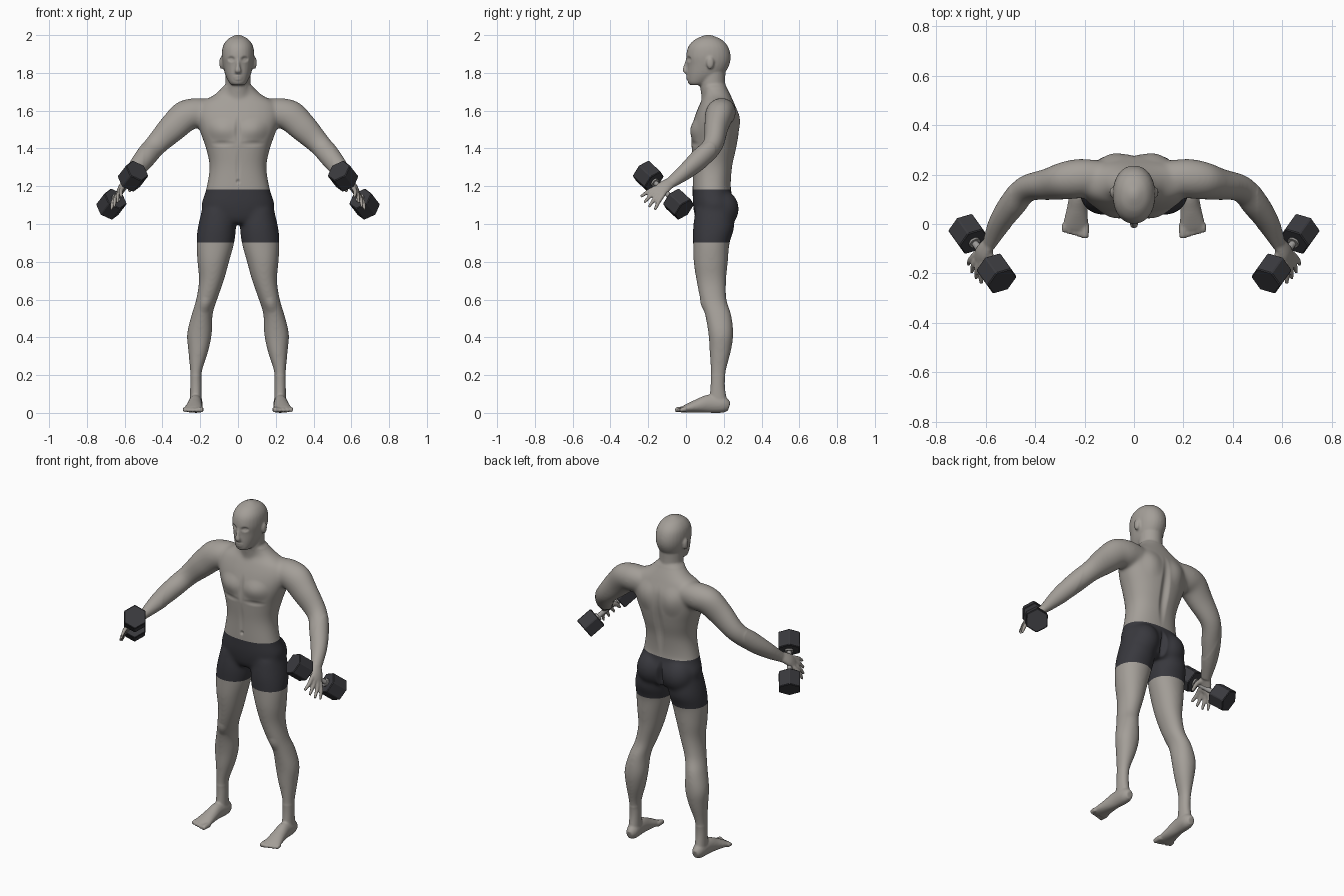
import bpy, bmesh
from math import cos, sin, pi, copysign
from mathutils import Vector, Matrix

cube = bpy.data.objects.get("Cube")
if cube:
    bpy.data.objects.remove(cube, do_unlink=True)


def material(name, colour):
    mat = bpy.data.materials.new(name)
    mat.use_nodes = True
    mat.diffuse_color = (*colour, 1)
    shader = next(n for n in mat.node_tree.nodes if n.type == "BSDF_PRINCIPLED")
    shader.inputs["Base Color"].default_value = (*colour, 1)
    shader.inputs["Roughness"].default_value = 0.7
    return mat


skin = material("warm grey skin", (0.37, 0.345, 0.315))
cloth = material("charcoal cloth", (0.04, 0.04, 0.048))
rubber = material("dark rubber", (0.042, 0.042, 0.048))
steel = material("grey steel", (0.33, 0.32, 0.31))


def add_object(name, bm, *mats):
    mesh = bpy.data.meshes.new(name)
    bm.to_mesh(mesh)
    bm.free()
    for mat in mats:
        mesh.materials.append(mat)
    obj = bpy.data.objects.new(name, mesh)
    bpy.context.scene.collection.objects.link(obj)
    return obj


def mirror(bm):
    """Reflect the whole mesh in x."""
    bmesh.ops.scale(bm, vec=(-1, 1, 1), verts=bm.verts)
    bmesh.ops.reverse_faces(bm, faces=bm.faces)


def spline(a, b, c, d, t):
    return (b * 2 + (c - a) * t + (a * 2 - b * 5 + c * 4 - d) * t * t
            + (b * 3 - a - c * 3 + d) * t * t * t) / 2


def loft(bm, rings, power=1.0, sides=28, steps=5):
    """Closed skin over rings, each ring a (centre, half width, half depth)."""
    last = len(rings) - 1
    dense = []
    for i in range(last):
        near = [rings[min(max(k, 0), last)] for k in range(i - 1, i + 3)]
        for s in range(steps):
            dense.append([spline(*part, s / steps) for part in zip(*near)])
    dense.append(rings[-1])
    loops = []
    for centre, u, v in dense:
        loop = []
        for k in range(sides):
            c, s = cos(2 * pi * k / sides), sin(2 * pi * k / sides)
            c, s = copysign(abs(c) ** power, c), copysign(abs(s) ** power, s)
            loop.append(bm.verts.new(centre + u * c + v * s))
        loops.append(loop)
    for low, high in zip(loops, loops[1:]):
        for k in range(sides):
            j = (k + 1) % sides
            bm.faces.new((low[k], low[j], high[j], high[k]))
    bm.faces.new(loops[0][::-1])
    bm.faces.new(loops[-1])


def section(z, x, half, front, back):
    return (Vector((x, (front + back) / 2, z)), Vector((half, 0, 0)),
            Vector((0, (back - front) / 2, 0)))


def tube(bm, points, radii, hint, **options):
    """Loft along a path; each radius pair is (along the hint, across it)."""
    points = [Vector(p) for p in points]
    rings = []
    for i, (p, (a, b)) in enumerate(zip(points, radii)):
        t = (points[min(i + 1, len(points) - 1)] - points[max(i - 1, 0)]).normalized()
        u = (hint - t * hint.dot(t)).normalized()
        rings.append((p, u * a, t.cross(u) * b))
    loft(bm, rings, **options)


def blob(bm, centre, radii):
    grow = Matrix.Translation(centre) @ Matrix.Diagonal((*radii, 1))
    bmesh.ops.create_uvsphere(bm, u_segments=24, v_segments=16, radius=1, matrix=grow)


# Dumbbell placement also sets the grip direction of the hand
inner_head, outer_head = Vector((0.556, -0.2, 1.253)), Vector((0.67, -0.04, 1.105))
grip = (outer_head - inner_head).normalized()
wrist = Vector((0.588, -0.085, 1.215))
reach = Vector((0.35, -0.7, -0.62)).normalized()
palm_side = grip.cross(reach)

half = bmesh.new()

# Leg
leg = [(1.08, .105, .085, .05, .25), (.98, .112, .101, .037, .255), (.9, .12, .1, .037, .231),
       (.8, .131, .084, .04, .222), (.7, .141, .066, .055, .213), (.6, .166, .056, .075, .215),
       (.52, .19, .056, .1, .24), (.42, .204, .066, .118, .251), (.33, .21, .054, .124, .239),
       (.22, .222, .032, .13, .212), (.14, .223, .03, .13, .206), (.05, .223, .032, .12, .22)]
loft(half, [section(*row) for row in leg], power=0.95)
blob(half, (.09, .19, 1.08), (.09, .09, .1))

# Foot and toes
tube(half, [(.222, .229, .034), (.222, .195, .044), (.226, .12, .048), (.23, .06, .036),
            (.235, .005, .023), (.237, -.022, .016)],
     [(.02, .024), (.035, .044), (.036, .048), (.042, .036), (.05, .023), (.05, .016)],
     Vector((1, 0, 0)))
for k in range(5):
    x, tip, r = .197 + .021 * k, -.058 + .006 * k, .016 if k == 0 else .0125
    tube(half, [(x, 0, .018), (x, tip / 2, .018), (x, tip, r)],
         [(r, r), (r, r), (r * .8, r * .8)], Vector((1, 0, 0)), sides=12)

# Arm
tube(half, [(.1, .19, 1.59), (.21, .185, 1.588), (.278, .175, 1.572), (.345, .16, 1.51),
            (.435, .142, 1.418), (.49, .08, 1.352), (.545, 0, 1.28), wrist],
     [(.06, .065), (.078, .082), (.075, .085), (.064, .077),
      (.054, .06), (.054, .057), (.043, .047), (.03, .024)], grip)

# Palm, fingers and thumb
back_of_hand = wrist - palm_side * .012
tube(half, [wrist - reach * .02, back_of_hand + reach * .04, back_of_hand + reach * .085],
     [(.028, .022), (.038, .02), (.038, .014)], grip)
for k in range(4):
    spread = (k - 1.5) / 1.5
    length = .18 - .012 * spread * spread
    start = back_of_hand + reach * .075 + grip * spread * .03
    middle = back_of_hand + reach * .125 + grip * spread * .044
    end = wrist + reach * length + grip * spread * .058 + palm_side * .004
    tube(half, [start, middle, end], [(.0125, .0125), (.0115, .0115), (.008, .008)],
         grip, sides=12)
tube(half, [wrist + reach * .02 - grip * .02, wrist + reach * .055 - grip * .045 + palm_side * .012,
            wrist + reach * .095 - grip * .052 + palm_side * .03],
     [(.016, .016), (.013, .013), (.009, .009)], palm_side, sides=12)

# Ear
blob(half, (.088, .128, 1.853), (.011, .02, .033))

# Pair up the limbs
body = bmesh.new()
half_mesh = bpy.data.meshes.new("half")
for _ in range(2):
    half.to_mesh(half_mesh)
    body.from_mesh(half_mesh)
    mirror(half)
half.free()
bpy.data.meshes.remove(half_mesh)

# Torso
torso = [(1, 0, .13, .07, .23), (1.03, 0, .17, .05, .25), (1.1, 0, .194, .037, .262),
         (1.18, 0, .17, .035, .238), (1.3, 0, .151, .035, .245), (1.4, 0, .17, .03, .267),
         (1.5, 0, .205, .028, .282), (1.58, 0, .225, .05, .278), (1.64, 0, .2, .075, .255),
         (1.685, 0, .125, .095, .235), (1.74, 0, .066, .085, .207)]
loft(body, [section(*row) for row in torso], power=0.88)

# Neck, head and nose
loft(body, [section(1.62, 0, .075, .09, .24), section(1.72, 0, .067, .075, .21),
            section(1.83, 0, .066, .07, .21)])
head = [(1.735, 0, .032, .022, .1), (1.75, 0, .047, .01, .13), (1.79, 0, .067, .006, .195),
        (1.84, 0, .08, .006, .228), (1.89, 0, .086, .001, .236), (1.94, 0, .08, .013, .222),
        (1.975, 0, .058, .045, .19), (1.994, 0, .028, .085, .15), (2.001, 0, .008, .11, .13)]
loft(body, [section(*row) for row in head], power=0.93)
tube(body, [(0, .012, 1.882), (0, .0, 1.84), (0, -.006, 1.812), (0, .006, 1.798)],
     [(.008, .01), (.01, .011), (.017, .012), (.014, .008)], Vector((1, 0, 0)), sides=14)

# Fuse everything into one continuous skin
figure = add_object("figure", body, skin, cloth)
remesh = figure.modifiers.new("fuse", "REMESH")
remesh.mode, remesh.voxel_size = "VOXEL", 0.006
relax = figure.modifiers.new("relax", "SMOOTH")
relax.factor, relax.iterations = 0.5, 4
graph = bpy.context.evaluated_depsgraph_get()
fused = bpy.data.meshes.new_from_object(figure.evaluated_get(graph))
figure.modifiers.clear()
bm = bmesh.new()
bm.from_mesh(fused)
bpy.data.meshes.remove(fused)
trunk = [v for v in bm.verts if abs(v.co.x) < .5 and .2 < v.co.z < 1.72]
for _ in range(24):
    bmesh.ops.smooth_vert(bm, verts=trunk, factor=0.5, use_axis_x=True,
                          use_axis_y=True, use_axis_z=True)

# Sculpted relief, mirrored: centre, reach on each axis, push along y
relief = [
    ((0, .27, 1.39), (.035, .07, .25), -.016),       # spine
    ((.09, .28, 1.55), (.07, .07, .1), .01),         # shoulder blade
    ((.09, .03, 1.5), (.09, .07, .07), -.012),       # chest muscle
    ((0, .02, 1.5), (.022, .06, .1), .008),          # breastbone
    ((.09, .03, 1.425), (.09, .06, .02), .005),      # chest crease
    ((0, .035, 1.3), (.018, .05, .12), .004),        # belly line
    ((0, .035, 1.225), (.012, .04, .014), .01),      # navel
    ((0, .265, 1.06), (.025, .09, .11), -.03),       # seat cleft
    ((.172, .085, .57), (.04, .05, .05), -.006),     # kneecap
    ((.036, .012, 1.873), (.026, .04, .018), .014),  # eye socket
    ((.036, .022, 1.871), (.016, .04, .009), -.006), # eyelid
    ((0, .008, 1.775), (.032, .04, .02), -.008),     # lips
    ((0, .004, 1.775), (.03, .04, .006), .006),      # mouth line
]
for v in bm.verts:
    place = Vector((abs(v.co.x), v.co.y, v.co.z))
    for centre, size, push in relief:
        if abs(place.z - centre[2]) < size[2]:
            far = sum(((p - c) / s) ** 2 for p, c, s in zip(place, centre, size))
            if far < 1:
                v.co.y += push * (1 - far) ** 2

# Shorts: clean cuts at hem and waist, then colour by height
hem, waist = 0.903, 1.182
for height in (hem, waist):
    bmesh.ops.bisect_plane(bm, geom=bm.verts[:] + bm.edges[:] + bm.faces[:],
                           plane_co=(0, 0, height), plane_no=(0, 0, 1))
for face in bm.faces:
    face.smooth = True
    centre = face.calc_center_median()
    face.material_index = int(hem < centre.z < waist and abs(centre.x) < .3)
bm.to_mesh(figure.data)
bm.free()

# Dumbbells
turn = grip.to_track_quat("Z", "Y").to_matrix().to_4x4()


def prism(bm, centre, radius, depth, sides):
    bmesh.ops.create_cone(bm, cap_ends=True, segments=sides, radius1=radius, radius2=radius,
                          depth=depth, matrix=Matrix.Translation(centre) @ turn)


for side in ("left", "right"):
    weights, handle = bmesh.new(), bmesh.new()
    for centre in (inner_head, outer_head):
        prism(weights, centre, .068, .1, 6)
    bmesh.ops.bevel(weights, geom=weights.edges[:], offset=.004, segments=1, affect="EDGES")
    prism(handle, (inner_head + outer_head) / 2, .014, .18, 20)
    for centre, way in ((inner_head, 1), (outer_head, -1)):
        prism(handle, centre + grip * way * .053, .024, .012, 20)
    if side == "right":
        mirror(weights)
        mirror(handle)
    add_object(side + "_dumbbell_weights", weights, rubber)
    add_object(side + "_dumbbell_handle", handle, steel)
